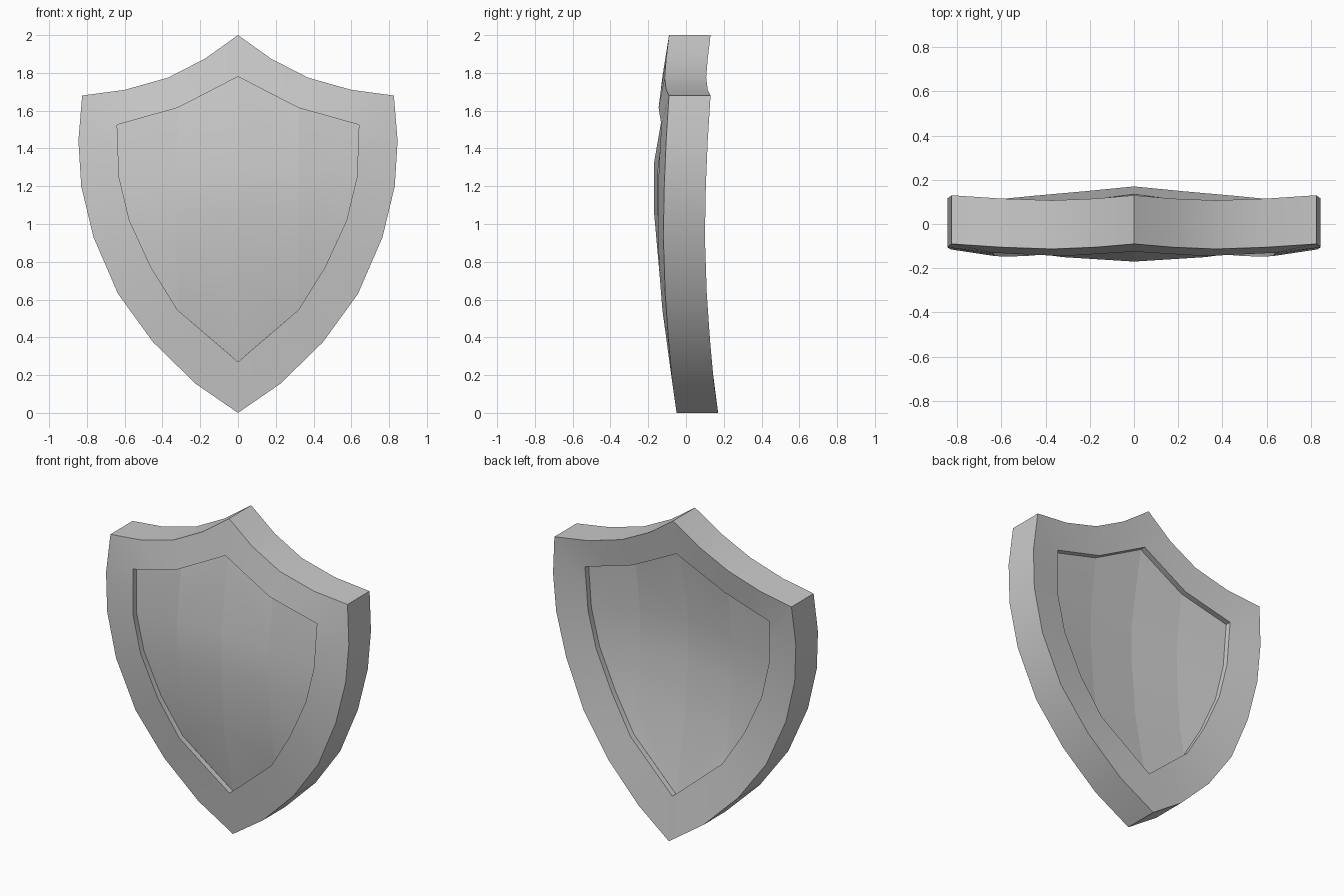
import bpy
import math

cube = bpy.data.objects.get("Cube")
if cube:
    bpy.data.objects.remove(cube, do_unlink=True)

THICK = 0.22   # rim, front to back
RECESS = 0.035  # depth of the panel below the rim, on both sides

grey = bpy.data.materials.new("plain grey")
grey.use_nodes = True
colour = (0.6, 0.6, 0.6, 1)
grey.diffuse_color = colour
grey.node_tree.nodes["Principled BSDF"].inputs["Base Color"].default_value = colour


def mirrored_object(name, verts, faces):
    """Make the +x half, mirror it over x = 0 and shade it smooth with sharp corners."""
    mesh = bpy.data.meshes.new(name)
    mesh.from_pydata(verts, [], faces)
    mesh.materials.append(grey)
    obj = bpy.data.objects.new(name, mesh)
    bpy.context.collection.objects.link(obj)
    bpy.ops.object.select_all(action='DESELECT')
    obj.select_set(True)
    bpy.context.view_layer.objects.active = obj
    mirror = obj.modifiers.new("mirror", 'MIRROR')
    mirror.merge_threshold = 0.0005
    bpy.ops.object.modifier_apply(modifier=mirror.name)
    bpy.ops.object.shade_smooth_by_angle(angle=math.radians(30))
    return obj


def shift(point, dy):
    x, y, z = point
    return (x, y + dy, z)


# Front edges of the rim, from the top point round to the bottom point
outer = [(0, -.09, 2), (.175, -.105, 1.875), (.37, -.113, 1.775), (.6, -.105, 1.71),
         (.825, -.09, 1.68), (.845, -.105, 1.44), (.83, -.115, 1.2), (.765, -.12, .93),
         (.635, -.11, .63), (.45, -.092, .375), (.225, -.072, .155), (0, -.05, 0)]
inner = [(0, -.125, 1.78), (.16, -.135, 1.697), (.32, -.145, 1.615), (.48, -.138, 1.57),
         (.64, -.13, 1.525), (.635, -.138, 1.39), (.63, -.145, 1.25), (.575, -.148, 1.02),
         (.46, -.143, .77), (.32, -.125, .545), (.16, -.105, .407), (0, -.085, .27)]

# Rim: front band, outer wall, back band and the walls of both recesses
loops = [[shift(p, RECESS) for p in inner], inner, outer,
         [shift(p, THICK) for p in outer], [shift(p, THICK) for p in inner],
         [shift(p, THICK - RECESS) for p in inner]]
n = len(outer)
rim_faces = [(a * n + i, a * n + i + 1, (a + 1) * n + i + 1, (a + 1) * n + i)
             for a in range(len(loops) - 1) for i in range(n - 1)]
mirrored_object("shield_rim", sum(loops, []), rim_faces)

# Panel: three columns of points bulging forward; the border sits on the recess floor
edge = [shift(p, RECESS) for p in inner]
middle = [edge[0], (0, -.17, 1.32), (0, -.17, 1.07), (0, -.137, .7), edge[11]]
column = [edge[2], (.32, -.15, 1.29), (.32, -.15, 1.05), (.32, -.125, .75), edge[9]]
side = [edge[4], edge[6], edge[7], edge[8]]
panel_verts = middle + column + side
m, c = len(middle), 2 * len(middle)
front_faces = [(i, i + 1, m + i + 1, m + i) for i in range(4)]
front_faces += [(m + i, m + i + 1, c + i + 1, c + i) for i in range(3)]
front_faces.append((m + 3, m + 4, c + 3))
back_faces = [f[::-1] for f in front_faces]
panel_depth = THICK - 2 * RECESS

for name, dy, faces in (("front_panel", 0, front_faces), ("back_panel", panel_depth, back_faces)):
    panel = mirrored_object(name, [shift(p, dy) for p in panel_verts], faces)
    # Keep the vertical folds crisp
    for e in panel.data.edges:
        a, b = (panel.data.vertices[v].co for v in e.vertices)
        if abs(a.x - b.x) < 0.001:
            e.use_edge_sharp = True
